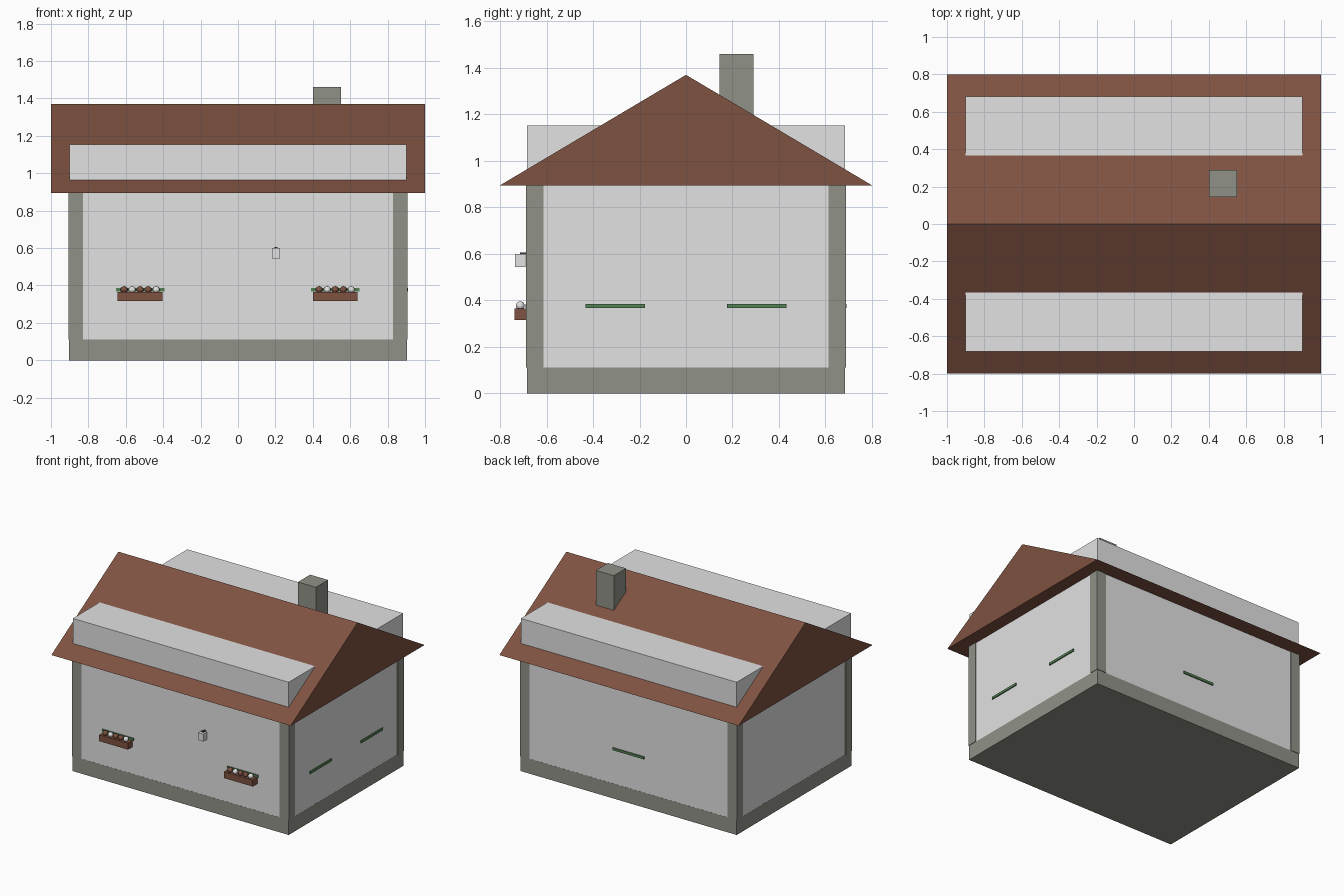
import bpy
import bmesh

cube = bpy.data.objects.get("Cube")
if cube:
    bpy.data.objects.remove(cube, do_unlink=True)


def material(name, r, g, b):
    m = bpy.data.materials.new(name)
    m.use_nodes = True
    m.diffuse_color = (r, g, b, 1)
    m.node_tree.nodes["Principled BSDF"].inputs["Base Color"].default_value = (r, g, b, 1)
    return m


plaster = material("white plaster", 0.76, 0.76, 0.76)
stone = material("grey stone", 0.28, 0.29, 0.25)
tile = material("terracotta", 0.21, 0.084, 0.053)
green = material("green paint", 0.09, 0.22, 0.09)
dark = material("dark metal", 0.05, 0.05, 0.05)


def finish(bm, name, mat):
    mesh = bpy.data.meshes.new(name)
    bmesh.ops.recalc_face_normals(bm, faces=bm.faces)
    bm.to_mesh(mesh)
    bm.free()
    mesh.materials.append(mat)
    ob = bpy.data.objects.new(name, mesh)
    bpy.context.collection.objects.link(ob)
    return ob


def box(name, mat, x, y, z):
    """Box from (min, max) ranges on each axis."""
    bm = bmesh.new()
    bmesh.ops.create_cube(bm, size=1)
    for v in bm.verts:
        v.co = [r[0] if c < 0 else r[1] for c, r in zip(v.co, (x, y, z))]
    return finish(bm, name, mat)


def around(c, half):
    return (c - half, c + half)


W, D = 0.902, 0.683   # half width and half depth of the walls

# Walls and stone base
box("walls", plaster, (-W, W), (-D, D), (0.02, 1.153))
box("base", stone, (-W - 0.001, W + 0.001), (-D - 0.001, D + 0.001), (0, 0.112))

# Corner posts
for sx, side in ((1, "left"), (-1, "right")):
    for sy, end in ((1, "back"), (-1, "front")):
        box(f"post_{end}_{side}", stone, sorted((sx * 0.828, sx * 0.907)),
            sorted((sy * 0.612, sy * 0.688)), (0.112, 0.92))

# Gable roof: triangular profile extruded along x
bm = bmesh.new()
profile = [(-0.8, 0.895), (0.8, 0.895), (0, 1.37)]
face = bm.faces.new([bm.verts.new((-1, y, z)) for y, z in profile])
ext = bmesh.ops.extrude_face_region(bm, geom=[face], use_keep_orig=True)
for v in ext["geom"]:
    if isinstance(v, bmesh.types.BMVert):
        v.co.x = 1
finish(bm, "roof", tile)

box("chimney", stone, (0.4, 0.55), (0.145, 0.29), (1.0, 1.46))

# Window sills
SILL = (0.367, 0.385)
for i, y in enumerate((-0.305, 0.305)):
    box(f"side_sill_{i}", green, (W - 0.01, W + 0.008), around(y, 0.128), SILL)
box("back_sill", green, around(0, 0.13), (D - 0.01, D + 0.008), SILL)

# Front sills with flower boxes
for i, cx in enumerate((-0.523, 0.52)):
    box(f"front_sill_{i}", green, around(cx, 0.13), (-D - 0.008, -D + 0.01), SILL)
    box(f"flower_box_{i}", tile, around(cx, 0.12), (-0.738, -D), (0.316, 0.364))
    for k, mat in enumerate((tile, plaster, tile, tile, plaster)):
        bm = bmesh.new()
        bmesh.ops.create_uvsphere(bm, u_segments=12, v_segments=8, radius=0.019)
        bmesh.ops.translate(bm, verts=bm.verts, vec=(cx + (k - 2) * 0.043, -0.713, 0.377))
        for f in bm.faces:
            f.smooth = True
        finish(bm, f"flower_{i}_{k}", mat)

# Wall lamp
box("lamp", plaster, around(0.203, 0.022), (-0.735, -0.69), (0.544, 0.6))
box("lamp_bracket", dark, around(0.203, 0.009), (-0.713, -D), (0.6, 0.606))
